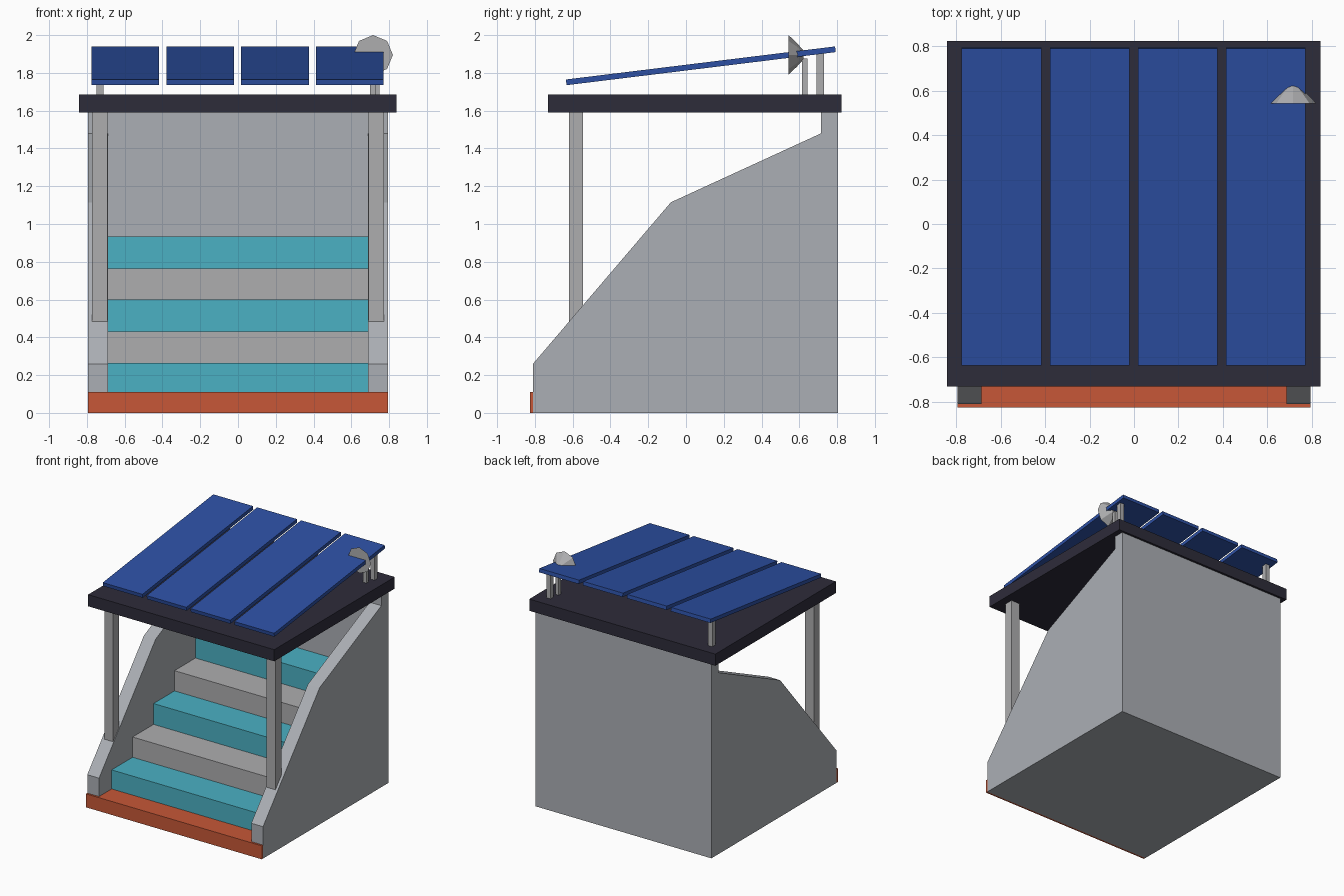
import bpy, bmesh, math
from mathutils import Matrix

cube = bpy.data.objects.get("Cube")
if cube:
    bpy.data.objects.remove(cube, do_unlink=True)


def material(name, rgb):
    m = bpy.data.materials.new(name)
    m.use_nodes = True
    col = (*rgb, 1)
    m.diffuse_color = col
    m.node_tree.nodes["Principled BSDF"].inputs["Base Color"].default_value = col
    return m


CONCRETE = material("concrete grey", (0.41, 0.43, 0.46))
METAL = material("metal grey", (0.42, 0.42, 0.43))
TEAL = material("teal", (0.07, 0.44, 0.55))
RED = material("brick red", (0.57, 0.097, 0.038))
DARK = material("dark roof", (0.027, 0.025, 0.042))
BLUE = material("panel blue", (0.026, 0.08, 0.37))


def finish(bm, name, mat):
    bmesh.ops.recalc_face_normals(bm, faces=bm.faces)
    me = bpy.data.meshes.new(name)
    bm.to_mesh(me)
    bm.free()
    me.materials.append(mat)
    ob = bpy.data.objects.new(name, me)
    bpy.context.collection.objects.link(ob)
    return ob


def extrude_x(name, profile, x0, x1, mat):
    """Solid made by sweeping a (y, z) profile along x."""
    bm = bmesh.new()
    face = bm.faces.new([bm.verts.new((x0, y, z)) for y, z in profile])
    new = bmesh.ops.extrude_face_region(bm, geom=[face])["geom"]
    verts = [v for v in new if isinstance(v, bmesh.types.BMVert)]
    bmesh.ops.translate(bm, verts=verts, vec=(x1 - x0, 0, 0))
    return finish(bm, name, mat)


def box(name, x0, x1, y0, y1, z0, z1, mat):
    return extrude_x(name, [(y0, z0), (y1, z0), (y1, z1), (y0, z1)], x0, x1, mat)


OUT, INN = 0.793, 0.687        # outer and inner faces of the side walls
FRONT, BACK, BACK_IN = -0.81, 0.805, 0.715
ROOF_Z, ROOF_TOP = 1.59, 1.685

# Side walls and front roof posts
wall = [(FRONT, 0), (FRONT, 0.26), (-0.08, 1.115), (BACK_IN, 1.48),
        (BACK_IN, ROOF_Z), (BACK, ROOF_Z), (BACK, 0)]
for side, s in (("left", 1), ("right", -1)):
    extrude_x(side + "_wall", wall, s * INN, s * OUT, CONCRETE)
    box(side + "_roof_post", s * 0.692, s * 0.772, -0.62, -0.545, 0.35, ROOF_Z, METAL)
    box(side + "_panel_support", s * 0.711, s * 0.749, 0.69, 0.73, ROOF_TOP, 1.905, METAL)

# Back wall and floor
box("back_wall", -INN, INN, BACK_IN, BACK, 0, ROOF_Z, CONCRETE)
box("floor_slab", -INN, INN, FRONT, BACK_IN, 0, 0.05, CONCRETE)

# Bottom step with a lip across the whole front
STEP_Y, STEP_D = -0.647, 0.27
box("bottom_step_lip", -OUT, OUT, -0.826, FRONT, 0, 0.11, RED)
box("bottom_step", -INN, INN, FRONT, BACK_IN, 0.05, 0.11, RED)

# Alternating upper steps
levels = [0.11, 0.265, 0.43, 0.6, 0.765, 0.935]
for i, (z0, z1) in enumerate(zip(levels, levels[1:])):
    box(f"step_{i + 1}", -INN, INN, STEP_Y + i * STEP_D, BACK_IN, z0, z1,
        METAL if i % 2 else TEAL)

# Roof slab
box("roof", -0.841, 0.838, -0.73, 0.823, ROOF_Z, ROOF_TOP, DARK)

# Tilted roof panels
tilted = [(-0.632, 1.735), (0.793, 1.91), (0.789, 1.94), (-0.636, 1.765)]
for i in range(4):
    x = -0.775 + i * 0.396
    extrude_x(f"roof_panel_{i + 1}", tilted, x, x + 0.358, BLUE)

# Dish and its post
DISH_X, DISH_Z = 0.715, 1.895
box("dish_post", 0.699, 0.729, 0.613, 0.643, ROOF_TOP, 1.875, METAL)
bm = bmesh.new()
rings = []
for radius, y in ((0.105, 0.543), (0.062, 0.587), (0.025, 0.622)):
    ring = [bm.verts.new((DISH_X + radius * math.cos(a), y, DISH_Z + radius * math.sin(a)))
            for a in (k * math.tau / 8 for k in range(8))]
    rings.append(ring)
for lower, upper in zip(rings, rings[1:]):
    for k in range(8):
        n = (k + 1) % 8
        bm.faces.new((lower[k], lower[n], upper[n], upper[k]))
bm.faces.new(rings[0])
bm.faces.new(rings[-1])
finish(bm, "dish", METAL)
